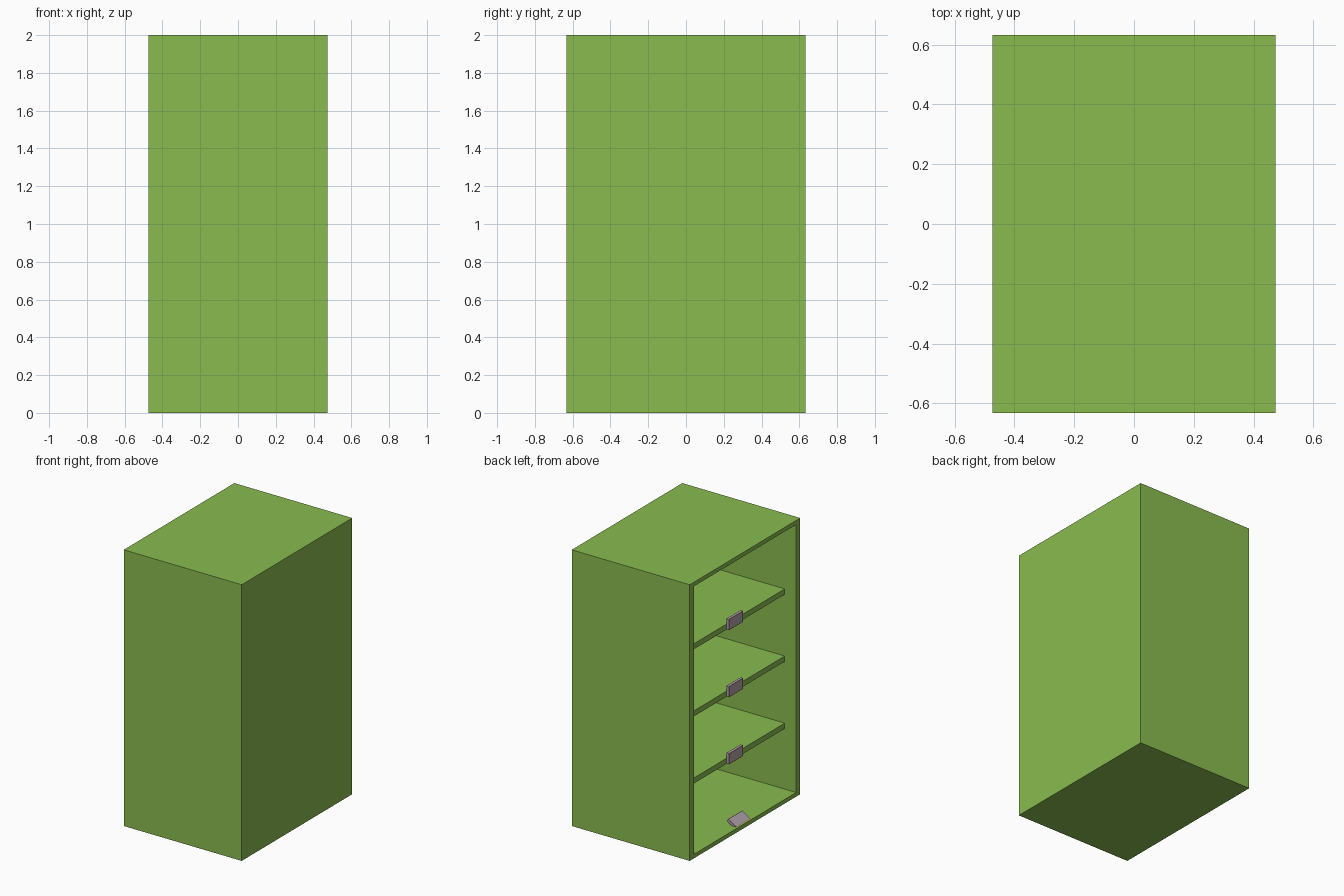
import bpy, bmesh
from math import radians
from mathutils import Matrix, Vector

if "Cube" in bpy.data.objects:
    bpy.data.objects.remove(bpy.data.objects["Cube"])

W, D, H = 0.945, 1.265, 2.0      # outer size; the open side faces -x
SIDE, SLAB, BACK = 0.047, 0.03, 0.045


def material(name, rgb):
    m = bpy.data.materials.new(name)
    m.diffuse_color = (*rgb, 1)
    m.use_nodes = True
    m.node_tree.nodes["Principled BSDF"].inputs["Base Color"].default_value = m.diffuse_color
    return m


green = material("green_paint", (0.25, 0.50, 0.08))
grey = material("tag_grey", (0.42, 0.36, 0.39))
red = material("tag_red", (0.50, 0.05, 0.08))


def finish(name, bm, *mats):
    bmesh.ops.recalc_face_normals(bm, faces=bm.faces)
    mesh = bpy.data.meshes.new(name)
    bm.to_mesh(mesh)
    bm.free()
    for m in mats:
        mesh.materials.append(m)
    ob = bpy.data.objects.new(name, mesh)
    bpy.context.collection.objects.link(ob)
    return ob


def cube(size, centre):
    bm = bmesh.new()
    bmesh.ops.create_cube(bm, size=1)
    bmesh.ops.scale(bm, vec=size, verts=bm.verts)
    bmesh.ops.translate(bm, vec=centre, verts=bm.verts)
    return bm


def open_face(bm):
    bm.normal_update()
    return next(f for f in bm.faces if f.normal.x < -0.9)


# Cabinet shell, hollowed from the -x side
bm = cube((W, D, H), (0, 0, H / 2))
mouth = open_face(bm)
bmesh.ops.inset_region(bm, faces=[mouth], thickness=0.02)
for v in mouth.verts:
    v.co.y = (D / 2 - SIDE) * (1 if v.co.y > 0 else -1)
    v.co.z = H - SLAB if v.co.z > H / 2 else SLAB
pushed = bmesh.ops.extrude_discrete_faces(bm, faces=[mouth])["faces"]
bmesh.ops.translate(bm, vec=(W - BACK, 0, 0), verts=pushed[0].verts)
finish("cabinet_shell", bm, green)


# Price tag: grey plate with a thin red rim on its outer face
def tag(name, matrix):
    bm = cube((0.02, 0.16, 0.078), (0, 0, 0))
    face = open_face(bm)
    rim = bmesh.ops.inset_region(bm, faces=[face], thickness=0.005)["faces"]
    for f in rim:
        f.material_index = 1
    finish(name, bm, grey, red).matrix_world = matrix


# Shelves, set back from the opening, each with an upright tag
front, rear = -0.381, W / 2 - BACK
thick = 0.04
for i, top in enumerate((0.508, 0.994, 1.48), 1):
    finish(f"shelf_{i}", cube((rear - front, D - 2 * SIDE, thick),
                              ((rear + front) / 2, 0, top - thick / 2)), green)
    tag(f"shelf_tag_{i}", Matrix.Translation((front - 0.01, 0, top)))

# Tilted tag resting on the cabinet floor
tag("floor_tag", Matrix.Translation((-0.422, 0, 0.042))
    @ Matrix.Rotation(radians(57), 4, 'Y'))
